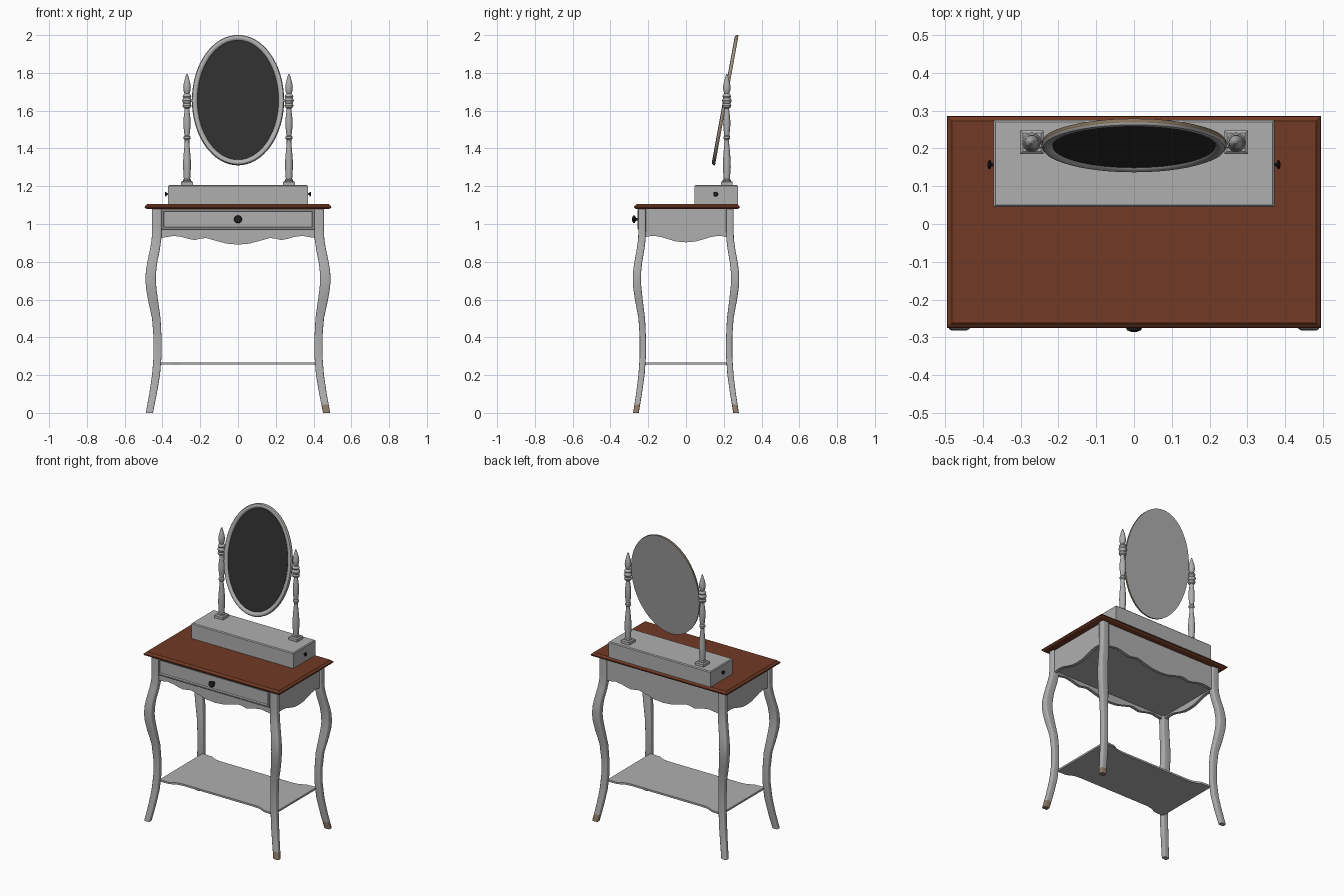
import bpy, bmesh, math
from mathutils import Vector, Matrix

if "Cube" in bpy.data.objects:
    bpy.data.objects.remove(bpy.data.objects["Cube"])


def material(name, r, g, b):
    m = bpy.data.materials.new(name)
    m.diffuse_color = (r, g, b, 1)
    m.use_nodes = True
    m.node_tree.nodes["Principled BSDF"].inputs["Base Color"].default_value = m.diffuse_color
    return m


GREY = material("grey paint", 0.43, 0.43, 0.43)
BROWN = material("brown wood", 0.165, 0.042, 0.018)
GLASS = material("dark mirror", 0.028, 0.028, 0.028)
BLACK = material("black knob", 0.015, 0.015, 0.017)
TAN = material("bare tan wood", 0.27, 0.20, 0.13)


def loft(name, rings, mat, xf=None, extra=None, rule=None):
    """Skin a stack of equal-length rings, cap both ends."""
    bm = bmesh.new()
    vs = [[bm.verts.new(p) for p in r] for r in rings]
    n = len(rings[0])
    for a, b in zip(vs, vs[1:]):
        for i in range(n):
            j = (i + 1) % n
            bm.faces.new((a[i], a[j], b[j], b[i]))
    bm.faces.new(vs[0])
    bm.faces.new(vs[-1])
    bmesh.ops.recalc_face_normals(bm, faces=bm.faces)
    if rule:
        for f in bm.faces:
            f.material_index = 1 if rule(f) else 0
    if xf:
        bm.transform(xf)
    me = bpy.data.meshes.new(name)
    bm.to_mesh(me)
    bm.free()
    me.materials.append(mat)
    if extra:
        me.materials.append(extra)
    ob = bpy.data.objects.new(name, me)
    bpy.context.collection.objects.link(ob)
    bpy.ops.object.select_all(action='DESELECT')
    bpy.context.view_layer.objects.active = ob
    ob.select_set(True)
    bpy.ops.object.shade_smooth_by_angle(angle=math.radians(35))
    return ob


def rect(cx, cy, hx, hy, z):
    return [(cx + sx * hx, cy + sy * hy, z) for sx, sy in ((-1, -1), (1, -1), (1, 1), (-1, 1))]


def circle(r, z, n=20):
    return [(r * math.cos(2 * math.pi * i / n), r * math.sin(2 * math.pi * i / n), z) for i in range(n)]


def lathe(name, prof, mat, xf):
    return loft(name, [circle(r, z) for r, z in prof], mat, xf)


def mirrored(half):
    """Right half of a lower edge -> full edge, left to right."""
    return [(-x, z) for x, z in reversed(half[1:])] + half


# table top with moulded edge
loft("table_top", [rect(0, 0.005, 0.484 + d, 0.27 + d, z) for d, z in
     ((0, 1.08), (0.006, 1.083), (0.01, 1.088), (0.009, 1.094), (0.003, 1.098), (-0.003, 1.105))], BROWN)

# curved legs: height, outer x, inner x
LEG = [(0, .488, .45), (.045, .48, .441), (.1, .47, .43), (.2, .455, .413), (.3, .447, .405), (.4, .447, .405),
       (.5, .455, .41), (.6, .477, .424), (.66, .487, .432), (.7, .49, .435), (.75, .488, .433), (.8, .48, .427),
       (.87, .465, .413), (.92, .457, .406), (.97, .455, .405), (1.08, .455, .405)]


def leg_ring(z, xo, xi, sx, sy):
    yo = 0.245 + (xo - 0.447) * 0.85
    hx, hy = (xo - xi) / 2, (xo - xi) * 0.39
    cx, cy, c = xo - hx, yo - hy, 0.35
    pts = []
    for qx, qy, a0 in ((1, 1, 0), (-1, 1, 90), (-1, -1, 180), (1, -1, 270)):
        for k in range(4):
            a = math.radians(a0 + 30 * k)
            pts.append((sx * (cx + hx * (qx * (1 - c) + c * math.cos(a))),
                        sy * (cy + hy * (qy * (1 - c) + c * math.sin(a))), z))
    return pts


for sx in (-1, 1):
    for sy in (-1, 1):
        name = ("front" if sy < 0 else "back") + ("_left" if sx < 0 else "_right") + "_leg"
        tip = (lambda f: f.calc_center_median().z < 0.045) if sx > 0 else None
        loft(name, [leg_ring(z, a, b, sx, sy) for z, a, b in LEG], GREY, extra=TAN, rule=tip)

# scalloped aprons
LONG = mirrored([(0, .891), (.06, .896), (.12, .912), (.17, .926), (.2, .922), (.23, .915), (.265, .922),
                 (.3, .932), (.34, .937), (.415, .925)])
SIDE = mirrored([(0, .903), (.05, .907), (.09, .918), (.13, .931), (.16, .936), (.19, .936), (.225, .928)])
for sgn, tag in ((-1, "front"), (1, "back")):
    poly = LONG + [(.415, 1.08), (-.415, 1.08)]
    loft(tag + "_apron", [[(x, sgn * y, z) for x, z in poly] for y in (.222, .242)], GREY)
for sgn, tag in ((-1, "left"), (1, "right")):
    poly = SIDE + [(.225, 1.08), (-.225, 1.08)]
    loft(tag + "_apron", [[(sgn * x, y, z) for y, z in poly] for x in (.422, .443)], GREY)
loft("drawer_bottom", [rect(0, 0, .425, .225, z) for z in (.945, .955)], GREY)

# front drawer: raised border round a sunk panel
FRONT = Matrix.Rotation(math.radians(90), 4, 'X')   # local z -> -y, local y -> z
loft("front_drawer", [rect(0, 1.025, .405 - d, .054 - d, z) for d, z in
     ((0, .235), (0, .254), (.003, .257), (.010, .257), (.014, .249))], GREY, FRONT)

# knobs
KNOB = [(.009, 0), (.007, .012), (.009, .017), (.019, .021), (.021, .026), (.018, .032), (.008, .036)]
lathe("front_drawer_knob", KNOB, BLACK, Matrix.Translation((0, -.249, 1.025)) @ FRONT)
for s, tag in ((-1, "left"), (1, "right")):
    lathe(tag + "_box_knob", [(r * .6, z * .5) for r, z in KNOB], BLACK,
          Matrix.Translation((s * .369, .157, 1.158)) @ Matrix.Rotation(s * math.pi / 2, 4, 'Y'))

# lower shelf with recessed long edges
edge = [(-.415, .225), (-.345, .222), (-.325, .212), (-.30, .20), (-.26, .195),
        (.26, .195), (.30, .20), (.325, .212), (.345, .222), (.415, .225)]
shelf = [(x, -y) for x, y in edge] + [(x, y) for x, y in reversed(edge)]
loft("lower_shelf", [[(x, y, z) for x, y in shelf] for z in (.256, .268)], GREY)

# small box on the table top
loft("jewel_box", [rect(0, .16, .371 - d, .115 - d, z) for d, z in
     ((0, 1.104), (0, 1.2), (.005, 1.2055))], GREY)

# turned posts on square blocks
POST = [(.021, 1.226), (.022, 1.232), (.017, 1.238), (.018, 1.26), (.021, 1.30), (.020, 1.34), (.016, 1.39),
        (.012, 1.43), (.012, 1.445), (.018, 1.452), (.018, 1.462), (.013, 1.468), (.016, 1.49), (.019, 1.525),
        (.018, 1.56), (.013, 1.60), (.012, 1.612), (.021, 1.618), (.024, 1.628), (.019, 1.637), (.021, 1.641),
        (.026, 1.653), (.021, 1.664), (.019, 1.668), (.023, 1.676), (.019, 1.685), (.013, 1.69), (.018, 1.705),
        (.020, 1.72), (.018, 1.74), (.012, 1.765), (.007, 1.782), (.003, 1.795)]
for s, tag in ((-1, "left"), (1, "right")):
    loft(tag + "_post_block", [rect(s * .27, .216, h, h, z) for h, z in
         ((.031, 1.204), (.031, 1.222), (.024, 1.228))], GREY)
    lathe(tag + "_post", POST, GREY, Matrix.Translation((s * .27, .216, 0)))
    lathe(tag + "_mirror_pivot", [(.007, .235), (.007, .26)], GREY,
          Matrix.Translation((0, .208, 1.652)) @ Matrix.Rotation(s * math.pi / 2, 4, 'Y'))

# tilted oval mirror: local z points to the front
TILT = Matrix.Translation((0, .208, 1.656)) @ Matrix.Rotation(math.radians(90 - 10.3), 4, 'X')


def oval(d, z, n=64):
    return [((.244 - d) * math.cos(2 * math.pi * i / n), (.35 - d) * math.sin(2 * math.pi * i / n), z)
            for i in range(n)]


loft("mirror_frame", [oval(d, z) for d, z in
     ((0, -.008), (0, .002), (.004, .008), (.012, .011), (.021, .009), (.027, .004), (.03, -.001))],
     GREY, TILT, TAN, lambda f: abs(f.normal.z) < 0.1 and f.calc_center_median().z < 0)
loft("mirror_glass", [oval(.029, z) for z in (-.002, .002)], GLASS, TILT)
